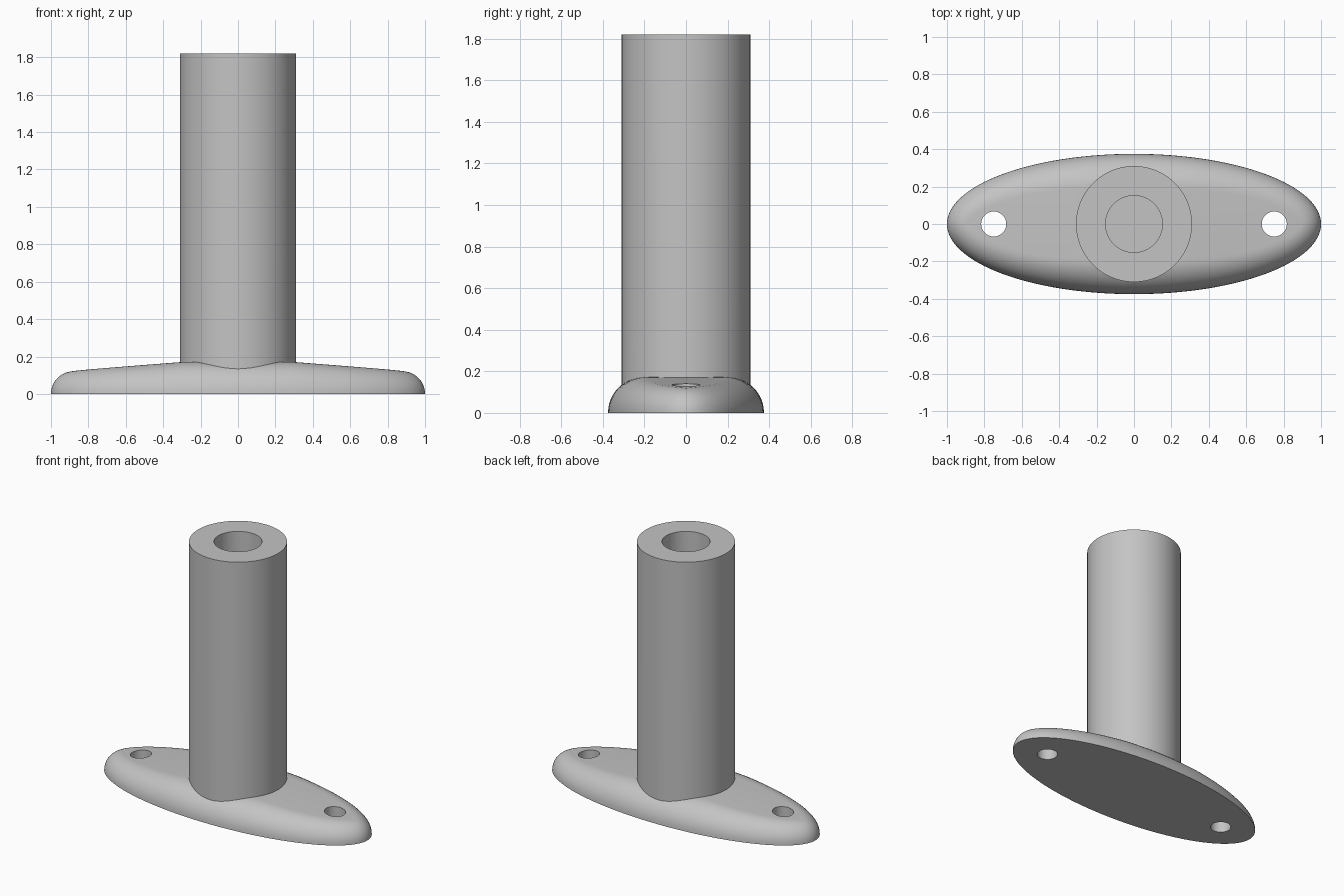
import bpy, bmesh
from math import sin, cos, pi, hypot, radians

if "Cube" in bpy.data.objects:
    bpy.data.objects.remove(bpy.data.objects["Cube"], do_unlink=True)

SEG = 128
HALF_LENGTH, HALF_WIDTH = 1.0, 0.375
TUBE_RADIUS, BORE_RADIUS, HOLE_RADIUS = 0.31, 0.152, 0.067
TOP, BORE_FLOOR = 1.82, 0.2

grey = bpy.data.materials.new("plain_grey")
grey.use_nodes = True
colour = (0.55, 0.55, 0.55, 1)
grey.diffuse_color = colour
grey.node_tree.nodes["Principled BSDF"].inputs["Base Color"].default_value = colour


def make_object(name, bm):
    bmesh.ops.remove_doubles(bm, verts=bm.verts, dist=1e-5)
    bmesh.ops.recalc_face_normals(bm, faces=bm.faces)
    mesh = bpy.data.meshes.new(name)
    bm.to_mesh(mesh)
    bm.free()
    mesh.materials.append(grey)
    obj = bpy.data.objects.new(name, mesh)
    bpy.context.collection.objects.link(obj)
    return obj


def bridge(bm, a, b):
    for i in range(len(a)):
        j = (i + 1) % len(a)
        bm.faces.new((a[i], a[j], b[j], b[i]))


def circle(bm, radius, z, x=0):
    return [bm.verts.new((x + radius * cos(2 * pi * i / SEG),
                          radius * sin(2 * pi * i / SEG), z)) for i in range(SEG)]


def combine(obj, other, operation):
    bpy.context.view_layer.objects.active = obj
    mod = obj.modifiers.new(operation.lower(), 'BOOLEAN')
    mod.operation, mod.solver, mod.object = operation, 'EXACT', other
    bpy.ops.object.modifier_apply(modifier=mod.name)
    bpy.data.objects.remove(other, do_unlink=True)


# Elliptical foot with a rounded rim and a crown that slopes to both ends
def rim_point(i, turn):
    a = 2 * pi * i / SEG
    x, y = HALF_LENGTH * cos(a), HALF_WIDTH * sin(a)
    nx, ny = HALF_WIDTH * cos(a), HALF_LENGTH * sin(a)
    size = hypot(nx, ny)
    height = min(0.172, 0.194 - 0.073 * abs(x))
    inset = height * (1 - cos(turn))
    return x - nx / size * inset, y - ny / size * inset, height * sin(turn)


bm = bmesh.new()
STEPS = 12
rings = [[bm.verts.new(rim_point(i, pi / 2 * k / STEPS)) for i in range(SEG)]
         for k in range(STEPS + 1)]
for lower, upper in zip(rings, rings[1:]):
    bridge(bm, lower, upper)
spine = [bm.verts.new((v.co.x, 0, v.co.z)) for v in rings[-1]]
bridge(bm, rings[-1], spine)
bmesh.ops.dissolve_degenerate(bm, dist=1e-6, edges=bm.edges)
bm.faces.new(rings[0])
foot = make_object("mounting_post", bm)

# Upright tube with a blind bore
bm = bmesh.new()
loops = [circle(bm, r, z) for r, z in ((TUBE_RADIUS, 0.05), (TUBE_RADIUS, TOP),
                                       (BORE_RADIUS, TOP), (BORE_RADIUS, BORE_FLOOR))]
for lower, upper in zip(loops, loops[1:]):
    bridge(bm, lower, upper)
bm.faces.new(loops[0])
bm.faces.new(loops[-1])
combine(foot, make_object("tube", bm), 'UNION')

# Screw holes through both ends of the foot
for side in (-1, 1):
    bm = bmesh.new()
    low, high = (circle(bm, HOLE_RADIUS, z, side * 0.75) for z in (-0.1, 0.3))
    bridge(bm, low, high)
    bm.faces.new(low)
    bm.faces.new(high)
    cutter = make_object("screw_hole_cutter", bm)
    cutter.hide_render = True
    combine(foot, cutter, 'DIFFERENCE')

bpy.ops.object.select_all(action='DESELECT')
foot.select_set(True)
bpy.context.view_layer.objects.active = foot
bpy.ops.object.shade_smooth_by_angle(angle=radians(30))
